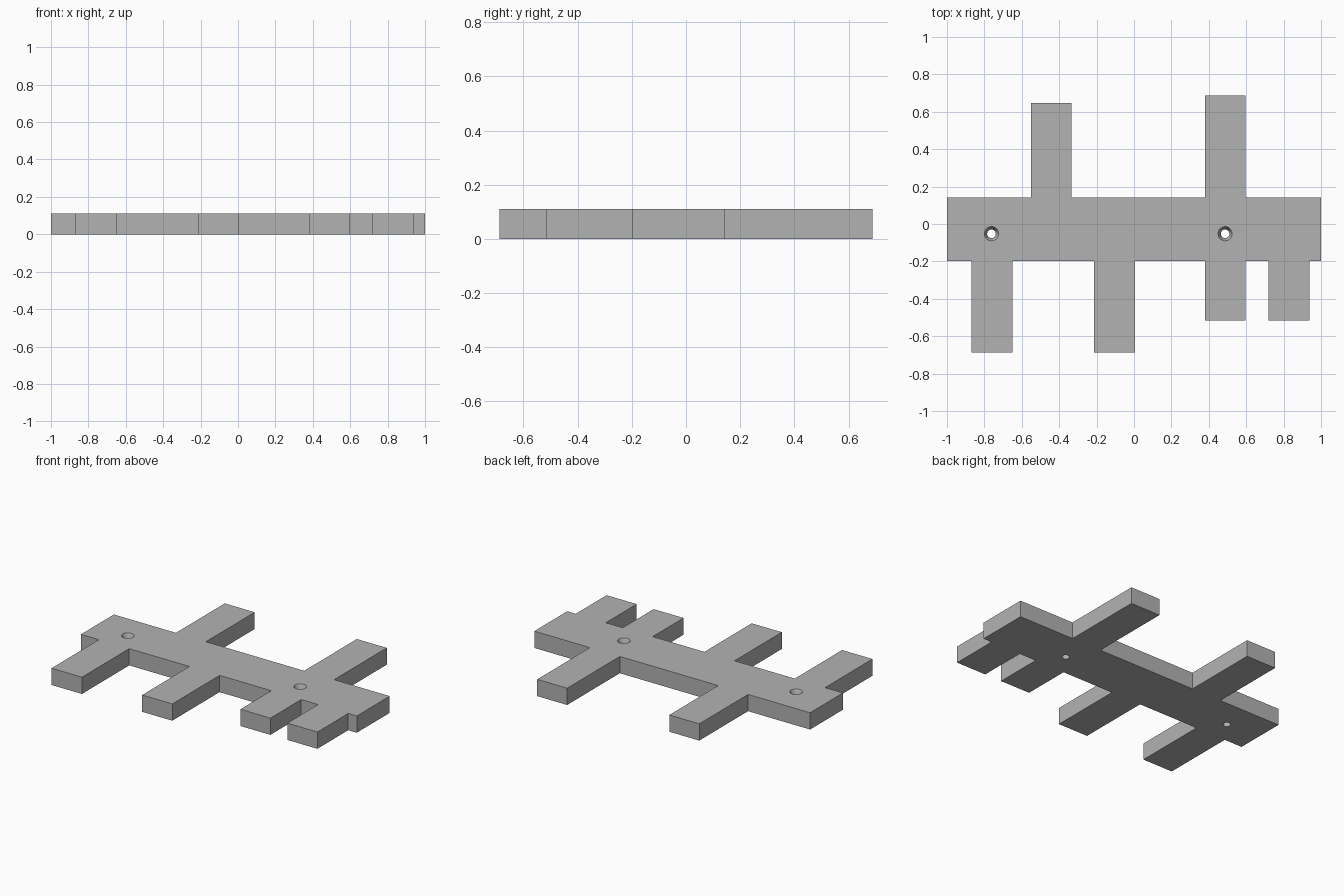
import bpy
import bmesh
import math

THICK = 0.11
BAR_FRONT, BAR_BACK = -0.198, 0.143
FRONT_TABS = [(-0.87, -0.65, -0.688), (-0.213, 0.005, -0.688),
              (0.38, 0.597, -0.517), (0.72, 0.938, -0.517)]
BACK_TABS = [(-0.55, -0.333, 0.648), (0.38, 0.597, 0.688)]
HOLES = [(-0.762, -0.052), (0.487, -0.052)]

old = bpy.data.objects.get("Cube")
if old:
    bpy.data.objects.remove(old, do_unlink=True)

grey = bpy.data.materials.new("plain grey")
grey.use_nodes = True
colour = (0.45, 0.45, 0.45, 1)
grey.diffuse_color = colour
grey.node_tree.nodes["Principled BSDF"].inputs["Base Color"].default_value = colour


def mesh_object(name, bm):
    bmesh.ops.recalc_face_normals(bm, faces=bm.faces)
    mesh = bpy.data.meshes.new(name)
    bm.to_mesh(mesh)
    bm.free()
    mesh.materials.append(grey)
    obj = bpy.data.objects.new(name, mesh)
    bpy.context.collection.objects.link(obj)
    return obj


def tabbed_edge(y, tabs):
    """Outline points, left to right, along one side of the bar."""
    points = [(-1, y)]
    for x0, x1, tip in tabs:
        points += [(x0, y), (x0, tip), (x1, tip), (x1, y)]
    return points + [(1, y)]


# Flat bar with tabs, extruded from its outline
bm = bmesh.new()
outline = tabbed_edge(BAR_FRONT, FRONT_TABS) + tabbed_edge(BAR_BACK, BACK_TABS)[::-1]
base = bm.faces.new([bm.verts.new((x, y, 0)) for x, y in outline])
top = bmesh.ops.extrude_face_region(bm, geom=[base])["geom"]
bmesh.ops.translate(bm, vec=(0, 0, THICK),
                    verts=[g for g in top if isinstance(g, bmesh.types.BMVert)])
plate = mesh_object("tabbed_plate", bm)


# Countersunk screw holes, cut with a stacked-ring profile
def hole_cutter(x, y, sides=32):
    bm = bmesh.new()
    profile = [(0.023, -0.05), (0.023, THICK - 0.03),
               (0.038, THICK), (0.038, THICK + 0.05)]
    rings = [[bm.verts.new((x + r * math.cos(a), y + r * math.sin(a), z))
              for a in (math.tau * i / sides for i in range(sides))]
             for r, z in profile]
    for low, high in zip(rings, rings[1:]):
        for i in range(sides):
            j = (i + 1) % sides
            bm.faces.new((low[i], low[j], high[j], high[i]))
    bm.faces.new(rings[0])
    bm.faces.new(rings[-1])
    cutter = mesh_object("screw_hole_cutter", bm)
    cutter.hide_render = True
    return cutter


bpy.context.view_layer.objects.active = plate
plate.select_set(True)
for x, y in HOLES:
    cutter = hole_cutter(x, y)
    cut = plate.modifiers.new("screw_hole", "BOOLEAN")
    cut.operation = "DIFFERENCE"
    cut.solver = "EXACT"
    cut.object = cutter
    bpy.ops.object.modifier_apply(modifier=cut.name)
    bpy.data.objects.remove(cutter, do_unlink=True)

bpy.ops.object.shade_smooth_by_angle(angle=math.radians(30))
